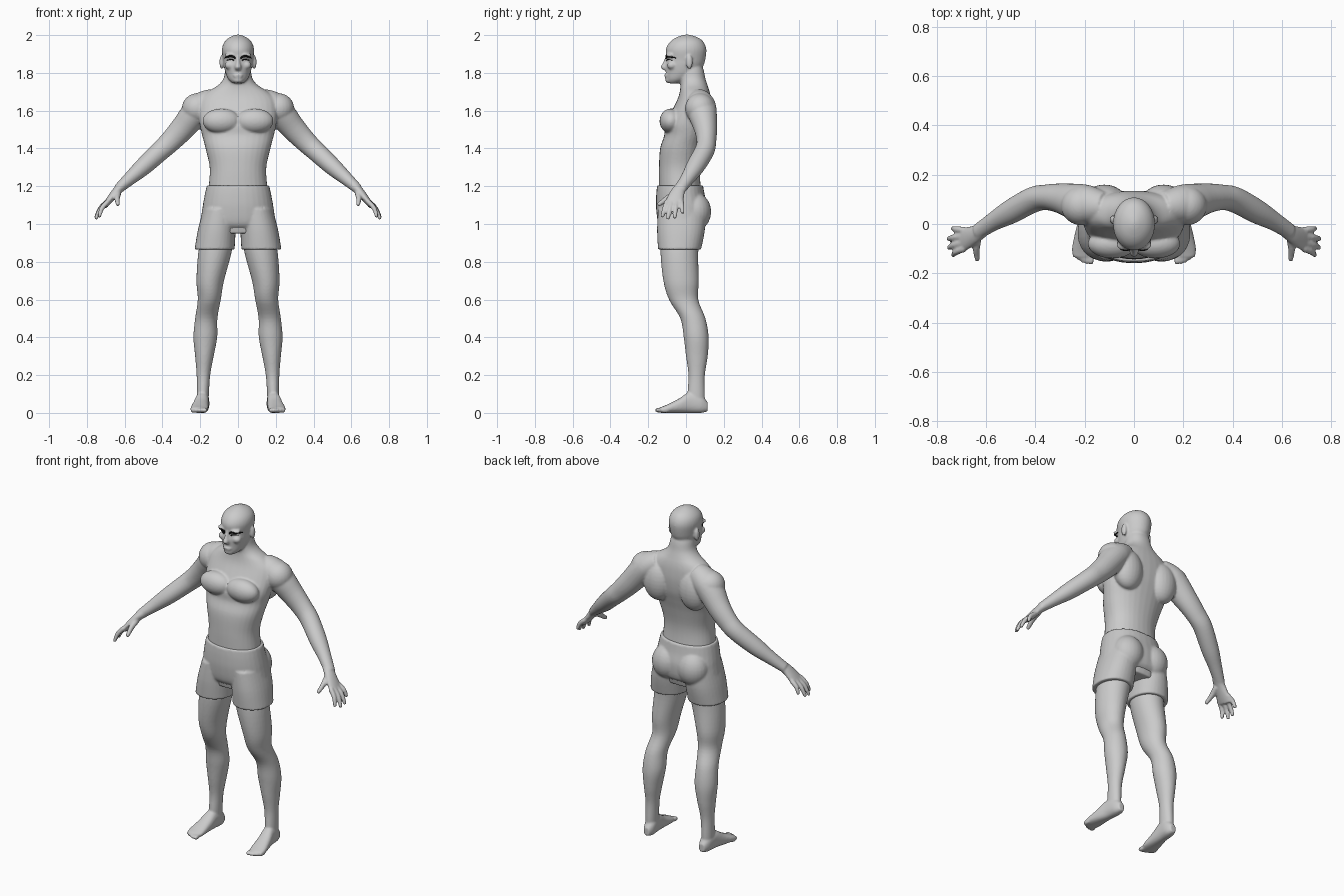
import bpy, bmesh, math
from mathutils import Vector, Matrix
from mathutils.bvhtree import BVHTree

if "Cube" in bpy.data.objects:
    bpy.data.objects.remove(bpy.data.objects["Cube"])

X, Y, Z = Vector((1, 0, 0)), Vector((0, 1, 0)), Vector((0, 0, 1))
SIDES = (1, -1)


def material(name, value):
    mat = bpy.data.materials.new(name)
    mat.use_nodes = True
    colour = (value, value, value, 1)
    mat.diffuse_color = colour
    mat.node_tree.nodes["Principled BSDF"].inputs["Base Color"].default_value = colour
    return mat


skin = material("skin grey", 0.6)
cloth = material("cloth grey", 0.57)
dark = material("brow black", 0.01)


def refine(rings, n=5):
    """Curve smoothly through the given cross-sections."""
    out = []
    for i in range(len(rings) - 1):
        quad = [rings[min(max(i + k, 0), len(rings) - 1)] for k in (-1, 0, 1, 2)]
        for k in range(n):
            t = k / n
            out.append([0.5 * (2 * b + (c - a) * t + (2 * a - 5 * b + 4 * c - d) * t**2
                               + (3 * b - a - 3 * c + d) * t**3)
                        for a, b, c, d in zip(*quad)])
    return out + [list(rings[-1])]


def loft(bm, rings, side=1, u=None, v=None, power=1.0, segs=32):
    """Skin over rings (x, y, z, a, b); they follow the path unless u and v are set."""
    rings = refine(rings)
    centres = [Vector((r[0] * side, r[1], r[2])) for r in rings]
    loops = []
    for i, ring in enumerate(rings):
        p, q = u, v
        if u is None:
            t = (centres[min(i + 1, len(rings) - 1)] - centres[max(i - 1, 0)]).normalized()
            p = t.cross(Y).normalized()
            q = p.cross(t)
        loop = []
        for k in range(segs):
            c, s = math.cos(math.tau * k / segs), math.sin(math.tau * k / segs)
            c = math.copysign(abs(c) ** power, c)
            s = math.copysign(abs(s) ** power, s)
            loop.append(bm.verts.new(centres[i] + p * c * ring[3] + q * s * ring[4]))
        loops.append(loop)
    for lo, hi in zip(loops, loops[1:]):
        for k in range(segs):
            n = (k + 1) % segs
            bm.faces.new((lo[k], lo[n], hi[n], hi[k]))
    bm.faces.new(loops[0])
    bm.faces.new(loops[-1])


def upright(bm, rings, side=1, power=1.0):
    """Loft of level sections (z, centre x, half width, front y, back y)."""
    loft(bm, [(x, (f + b) / 2, z, w, (b - f) / 2) for z, x, w, f, b in rings],
         side, X, Y, power)


def blob(bm, centre, radii, side=1):
    m = Matrix.Translation((centre[0] * side, centre[1], centre[2])) @ Matrix.Diagonal((*radii, 1))
    bmesh.ops.create_uvsphere(bm, u_segments=24, v_segments=16, radius=1, matrix=m)


def finish(bm, name, mat, voxel=None, smooth=4):
    bmesh.ops.recalc_face_normals(bm, faces=bm.faces)
    mesh = bpy.data.meshes.new(name)
    bm.to_mesh(mesh)
    bm.free()
    mesh.materials.append(mat)
    mesh.shade_smooth()
    obj = bpy.data.objects.new(name, mesh)
    bpy.context.scene.collection.objects.link(obj)
    if voxel:
        fuse = obj.modifiers.new("fuse", 'REMESH')
        fuse.mode = 'VOXEL'
        fuse.voxel_size = voxel
        fuse.use_smooth_shade = True
        relax = obj.modifiers.new("relax", 'SMOOTH')
        relax.factor = 0.5
        relax.iterations = smooth
    return obj


# Torso and neck
bm = bmesh.new()
upright(bm, [(.95, 0, .16, -.12, .08), (1.05, 0, .17, -.14, .1), (1.2, 0, .155, -.143, .078),
             (1.3, 0, .15, -.143, .075), (1.4, 0, .172, -.137, .093), (1.47, 0, .19, -.115, .112),
             (1.53, 0, .203, -.112, .128), (1.6, 0, .21, -.075, .135), (1.66, 0, .2, -.045, .132),
             (1.7, 0, .16, -.033, .125), (1.735, 0, .105, -.03, .114), (1.77, 0, .077, -.035, .103),
             (1.82, 0, .066, -.04, .092), (1.87, 0, .05, -.03, .07)], power=.92)

# Head
upright(bm, [(1.745, 0, .028, -.095, -.035), (1.765, 0, .05, -.105, .02), (1.8, 0, .066, -.107, .07),
             (1.84, 0, .075, -.109, .093), (1.87, 0, .079, -.103, .102), (1.92, 0, .085, -.107, .108),
             (1.955, 0, .077, -.092, .098), (1.98, 0, .056, -.065, .076), (1.996, 0, .028, -.03, .04),
             (2.003, 0, .005, -.002, .012)])
upright(bm, [(1.89, 0, .008, -.108, -.08), (1.855, 0, .011, -.122, -.09),
             (1.83, 0, .018, -.134, -.09), (1.814, 0, .014, -.118, -.09)])
blob(bm, (0, -.102, 1.787), (.027, .013, .006))
blob(bm, (0, -.101, 1.776), (.022, .012, .005))
blob(bm, (0, -.09, 1.762), (.028, .02, .016))

for s in SIDES:
    # Face details and ears
    blob(bm, (.035, -.085, 1.893), (.038, .022, .011), s)
    blob(bm, (.045, -.075, 1.84), (.026, .025, .022), s)
    blob(bm, (.087, .018, 1.857), (.011, .018, .037), s)
    # Chest, shoulder blades and shoulders
    blob(bm, (.088, -.08, 1.545), (.1, .06, .066), s)
    blob(bm, (.12, .09, 1.56), (.09, .07, .12), s)
    blob(bm, (.215, .075, 1.612), (.082, .08, .08), s)
    # Arm
    loft(bm, [(.12, .07, 1.66, .06, .06), (.2, .08, 1.615, .076, .08), (.29, .103, 1.51, .066, .062),
              (.355, .108, 1.44, .058, .052), (.41, .098, 1.388, .053, .052), (.5, .05, 1.305, .047, .049),
              (.57, .01, 1.243, .036, .038), (.635, -.032, 1.185, .026, .032)], s)
    # Palm, fingers and thumb
    loft(bm, [(.615, -.025, 1.2, .026, .03), (.65, -.045, 1.165, .022, .038),
              (.69, -.062, 1.115, .017, .048), (.705, -.068, 1.092, .012, .046)], s)
    tips = ((.735, -.127, 1.035), (.753, -.097, 1.025), (.755, -.06, 1.03), (.737, -.018, 1.055))
    for k, tip in enumerate(tips):
        base = Vector((.688, -.1 + .025 * k, 1.12))
        mid = (base + Vector(tip)) / 2 + Vector((.009, 0, .005))
        loft(bm, [(*base, .014, .014), (*mid, .013, .013), (*tip, .009, .01)], s, segs=12)
    loft(bm, [(.635, -.055, 1.165, .018, .018), (.64, -.1, 1.135, .015, .016),
              (.635, -.148, 1.1, .01, .011)], s, segs=12)
    # Leg
    upright(bm, [(.98, .1, .085, -.13, .08), (.85, .122, .088, -.135, .065), (.7, .147, .073, -.12, .068),
                 (.6, .152, .061, -.09, .065), (.5, .168, .059, -.03, .103), (.4, .173, .063, -.012, .12),
                 (.3, .178, .049, 0, .115), (.2, .183, .036, .013, .1), (.1, .186, .032, .008, .1),
                 (.03, .187, .03, .01, .1)], s)
    # Foot and toes
    loft(bm, [(.184, .115, .032, .018, .024), (.185, .08, .047, .033, .047), (.19, .02, .055, .036, .055),
              (.198, -.04, .037, .042, .037), (.205, -.1, .022, .047, .022),
              (.208, -.135, .015, .04, .015)], s, X, Z, .85)
    for k in range(5):
        blob(bm, (.174 + .017 * k, -.142 + .004 * k * k / 2, .014), (.012 - .001 * k, .024, .013), s)
body = finish(bm, "body", skin, .006)

# Shorts: hips, seat and two wide legs
bm = bmesh.new()
upright(bm, [(1.205, 0, .165, -.153, .09), (1.15, 0, .177, -.158, .1), (1.08, 0, .189, -.158, .115),
             (1.0, 0, .195, -.145, .105), (.965, 0, .14, -.11, .06)], power=.9)
for s in SIDES:
    upright(bm, [(1.08, .095, .088, -.148, .105), (.97, .112, .1, -.153, .1),
                 (.865, .124, .106, -.148, .08)], s, .93)
    blob(bm, (.085, .05, 1.065), (.09, .083, .1), s)
finish(bm, "shorts", cloth, .007, 2)

# Brows and lash lines: thin strips laid on the face
tree = BVHTree.FromObject(body, bpy.context.evaluated_depsgraph_get())


def face_strip(name, side, x0, x1, z0, rise, width, steps=14):
    bm = bmesh.new()
    rows = []
    for k in range(steps + 1):
        t = k / steps
        x = side * (x0 + (x1 - x0) * t)
        z = z0 + rise * math.sin(math.pi * t ** .85)
        half = width * (1 - .6 * t) / 2
        row = []
        for dz in (-half, half):
            hit = tree.ray_cast(Vector((x, -1, z + dz)), Y)[0]
            y = hit.y if hit else -.08
            row.append(bm.verts.new((x, y - .003, z + dz)))
        rows.append(row)
    for a, b in zip(rows, rows[1:]):
        bm.faces.new((a[0], b[0], b[1], a[1]))
    strip = finish(bm, name, dark)
    solid = strip.modifiers.new("thickness", 'SOLIDIFY')
    solid.thickness = .005
    solid.offset = 0


for s, label in zip(SIDES, ("left", "right")):
    face_strip(label + "_brow", s, .015, .07, 1.879, .01, .011)
    face_strip(label + "_lashes", s, .022, .058, 1.867, .004, .006)
